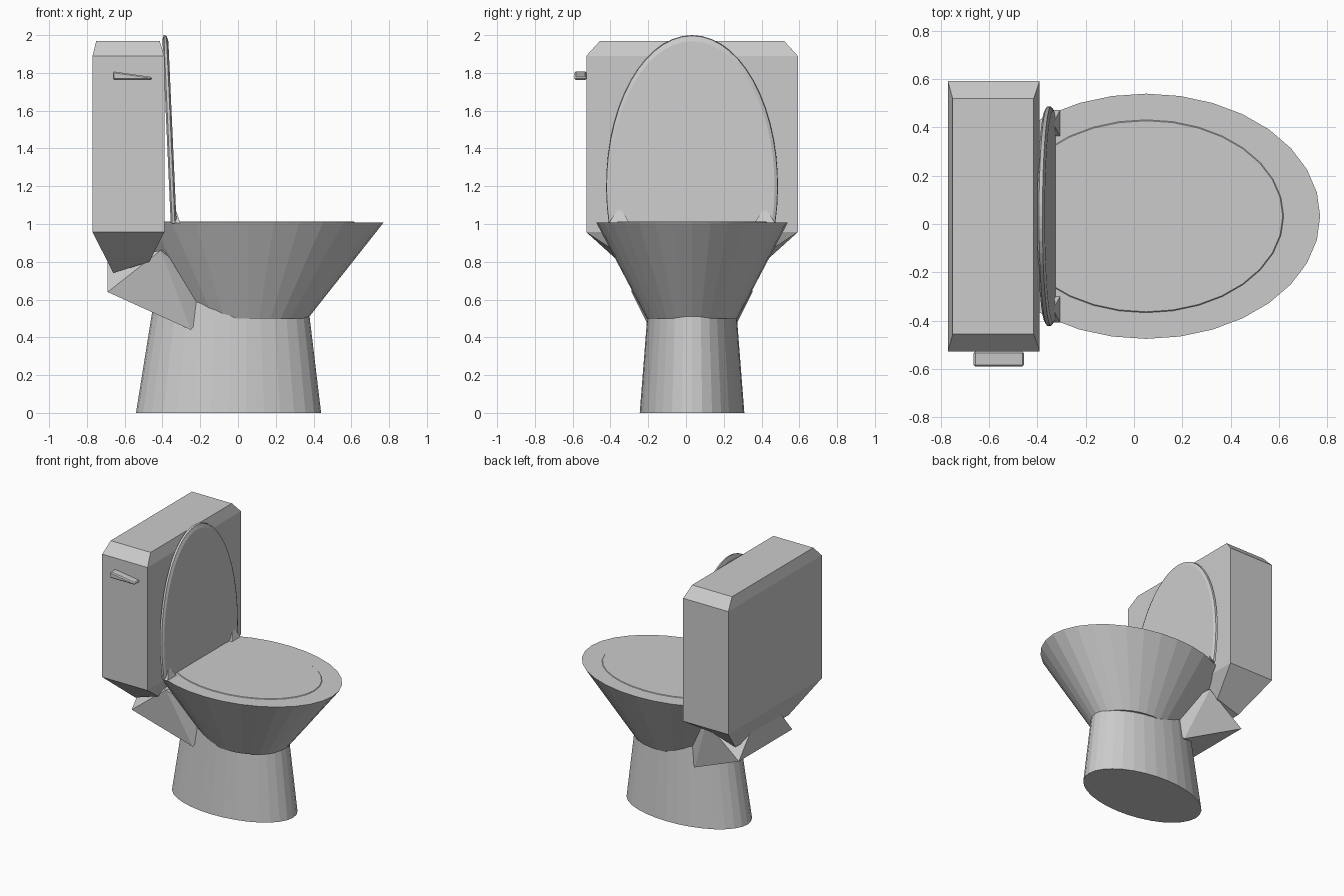
import bpy, bmesh
from math import cos, sin, pi

cube = bpy.data.objects.get("Cube")
if cube:
    bpy.data.objects.remove(cube)

MID = 0.032   # plane of symmetry across y
SIDES = 32

ceramic = bpy.data.materials.new("grey ceramic")
ceramic.use_nodes = True
colour = (0.6, 0.6, 0.6, 1)
ceramic.diffuse_color = colour
ceramic.node_tree.nodes["Principled BSDF"].inputs["Base Color"].default_value = colour


def finish(name, bm):
    bmesh.ops.recalc_face_normals(bm, faces=bm.faces)
    mesh = bpy.data.meshes.new(name)
    bm.to_mesh(mesh)
    bm.free()
    mesh.materials.append(ceramic)
    obj = bpy.data.objects.new(name, mesh)
    bpy.context.collection.objects.link(obj)
    return obj


def loft(name, rings):
    """Skin a list of point rings and cap both ends."""
    bm = bmesh.new()
    loops = [[bm.verts.new(p) for p in ring] for ring in rings]
    n = len(loops[0])
    for a, b in zip(loops, loops[1:]):
        for i in range(n):
            j = (i + 1) % n
            bm.faces.new((a[i], a[j], b[j], b[i]))
    bm.faces.new(loops[0])
    bm.faces.new(loops[-1])
    return finish(name, bm)


def hull(name, points):
    bm = bmesh.new()
    verts = [bm.verts.new(p) for p in points]
    bmesh.ops.convex_hull(bm, input=verts)
    bmesh.ops.dissolve_limit(bm, angle_limit=0.02, verts=bm.verts, edges=bm.edges)
    return finish(name, bm)


def oval(x, a, b, z):
    angles = [2 * pi * i / SIDES for i in range(SIDES)]
    return [(x + a * cos(t), MID + b * sin(t), z) for t in angles]


def rect(x0, x1, half, z0, z1=None):
    z1 = z0 if z1 is None else z1
    return [(x0, MID - half, z0), (x1, MID - half, z1),
            (x1, MID + half, z1), (x0, MID + half, z0)]


# Foot, bowl and the thin seat on top
loft("pedestal", [oval(-0.05, 0.49, 0.277, 0), oval(-0.04, 0.42, 0.238, 0.5),
                  oval(-0.037, 0.4, 0.227, 0.64)])
loft("bowl", [oval(0.05, 0.32, 0.24, 0.5), oval(0.05, 0.715, 0.503, 1.0),
              oval(0.05, 0.72, 0.507, 1.008)])
loft("seat", [oval(0.05, 0.57, 0.4, 1.007), oval(0.05, 0.565, 0.395, 1.012)])

# Cistern with chamfered top and tapered slanting underside
loft("tank", [rect(-0.66, -0.47, 0.32, 0.74, 0.8), rect(-0.77, -0.39, 0.56, 0.957),
              rect(-0.77, -0.39, 0.56, 1.89), rect(-0.75, -0.415, 0.487, 1.97)])

# Outlet block joining the bowl, foot and tank
hull("outlet_block", [(x, MID + s * half, z) for s in (-1, 1) for x, half, z in (
    (-0.69, 0.32, 0.64), (-0.25, 0.22, 0.44), (-0.41, 0.31, 0.86),
    (-0.69, 0.19, 0.8), (-0.1, 0.14, 0.62), (-0.35, 0.2, 0.87))])


# Raised lid, leaning back, with its lower end cut straight
def lid_ring(scale, offset):
    ring = []
    for i in range(SIDES + 1):
        t = -0.25 + (pi + 0.5) * i / SIDES
        z = 1.2 + 0.8 * scale * sin(t)
        ring.append((offset - 0.045 * (z - 1), MID + 0.455 * scale * cos(t), z))
    return ring


loft("lid", [lid_ring(0.97, -0.356), lid_ring(1, -0.348),
             lid_ring(0.995, -0.334), lid_ring(0.96, -0.325)])

# Pointed hinges
for side, name in ((-1, "right_hinge"), (1, "left_hinge")):
    y = MID + side * 0.385
    hull(name, [(-0.35, y - 0.055, 1.005), (-0.35, y + 0.055, 1.005),
                (-0.305, y - 0.055, 1.005), (-0.305, y + 0.055, 1.005),
                (-0.335, y, 1.09)])

# Flush lever, tapering towards its tip
lever = hull("flush_lever", [(x, y, z) for y in (-0.59, -0.527) for x, z in (
    (-0.663, 1.762), (-0.663, 1.808), (-0.455, 1.762), (-0.455, 1.778))])
bevel = lever.modifiers.new("soft edges", 'BEVEL')
bevel.width = 0.007
bevel.segments = 1
